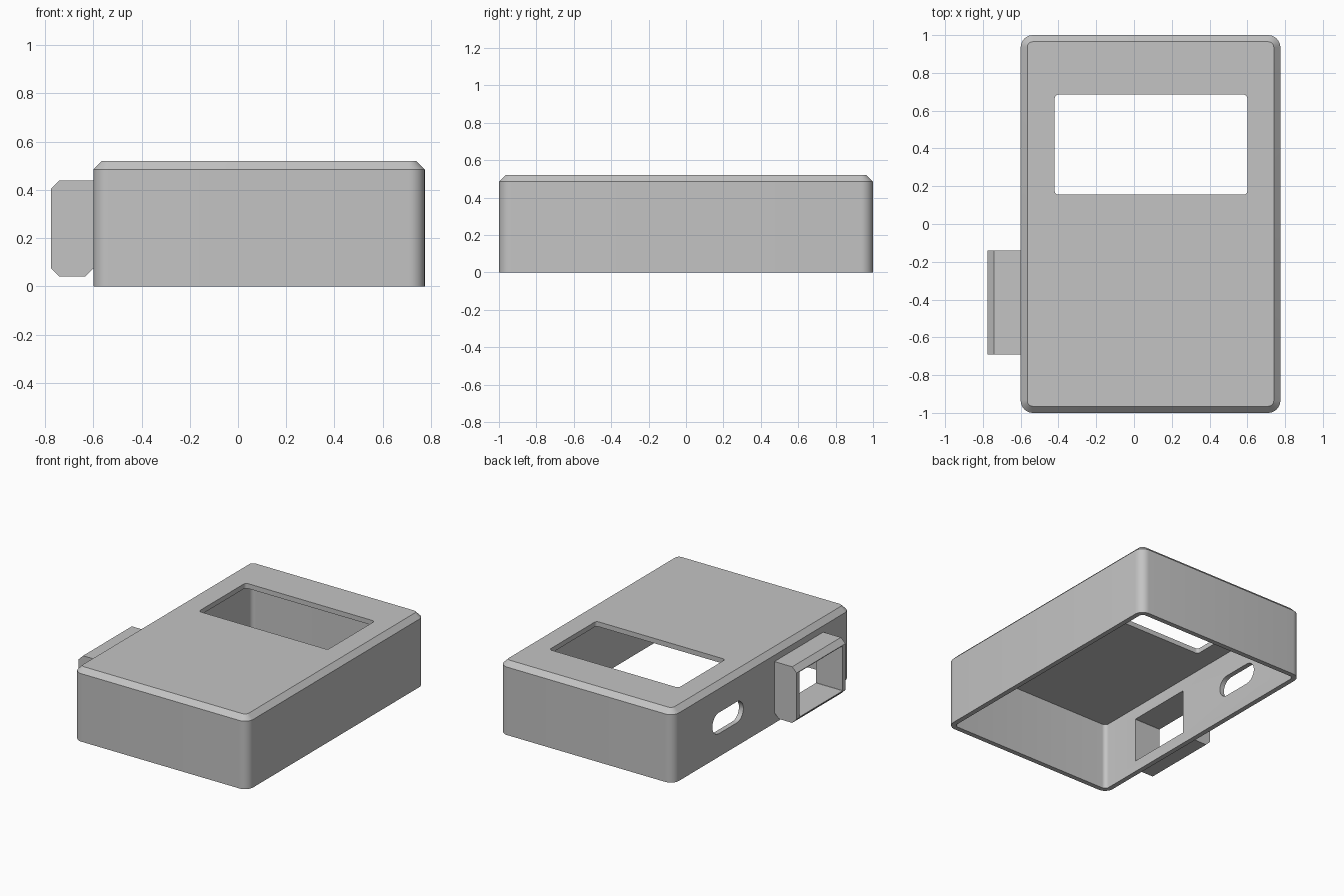
import bpy, bmesh, math

old = bpy.data.objects.get("Cube")
if old:
    bpy.data.objects.remove(old, do_unlink=True)

GREY = (0.55, 0.55, 0.55, 1)
mat = bpy.data.materials.new("plain grey")
mat.use_nodes = True
mat.diffuse_color = GREY
mat.node_tree.nodes["Principled BSDF"].inputs["Base Color"].default_value = GREY

# Main dimensions of the case
X0, X1, Y0, Y1 = -0.6, 0.775, -1.0, 1.0
HEIGHT, WALL, CHAMFER, RADIUS = 0.52, 0.035, 0.035, 0.065
EPS = 0.1


def rounded_rect(u0, u1, v0, v1, r, steps=8):
    """Outline of a rounded rectangle, counter-clockwise."""
    corners = [(u1 - r, v1 - r), (u0 + r, v1 - r), (u0 + r, v0 + r), (u1 - r, v0 + r)]
    points = []
    for i, (cu, cv) in enumerate(corners):
        for s in range(steps + 1):
            a = math.pi / 2 * (i + s / steps)
            points.append((cu + r * math.cos(a), cv + r * math.sin(a)))
    return points


def loft(name, rings):
    """Closed solid through matching rings of 3D points."""
    bm = bmesh.new()
    loops = [[bm.verts.new(p) for p in ring] for ring in rings]
    n = len(loops[0])
    for a, b in zip(loops, loops[1:]):
        for i in range(n):
            j = (i + 1) % n
            bm.faces.new((a[i], a[j], b[j], b[i]))
    bm.faces.new(loops[0])
    bm.faces.new(loops[-1])
    bmesh.ops.recalc_face_normals(bm, faces=bm.faces)
    mesh = bpy.data.meshes.new(name)
    bm.to_mesh(mesh)
    bm.free()
    mesh.materials.append(mat)
    obj = bpy.data.objects.new(name, mesh)
    bpy.context.collection.objects.link(obj)
    return obj


def along_z(outline, z):
    return [(u, v, z) for u, v in outline]


def along_x(outline, x):
    return [(x, u, v) for u, v in outline]


def combine(target, tool, operation):
    """Apply a boolean and discard the tool."""
    tool.hide_render = True
    mod = target.modifiers.new("boolean", 'BOOLEAN')
    mod.operation, mod.solver, mod.object = operation, 'EXACT', tool
    bpy.context.view_layer.objects.active = target
    bpy.ops.object.modifier_apply(modifier=mod.name)
    bpy.data.objects.remove(tool, do_unlink=True)


def case_ring(inset, z):
    r = RADIUS - inset
    return along_z(rounded_rect(X0 + inset, X1 - inset, Y0 + inset, Y1 - inset, r), z)


# Open-bottomed case: ceiling, inner wall, rim, outer wall, chamfered lid
case = loft("case_shell", [
    case_ring(WALL, HEIGHT - WALL),
    case_ring(WALL, 0),
    case_ring(0, 0),
    case_ring(0, HEIGHT - CHAMFER),
    case_ring(CHAMFER, HEIGHT),
])

# Side port housing, rooted slightly into the wall
xo, root = -0.775, X0 + 0.015
zb, zt = 0.04, 0.44
profile = [(xo, zb + CHAMFER), (xo + CHAMFER, zb), (X0 - CHAMFER, zb),
           (root, zb + CHAMFER + 0.015), (root, zt),
           (xo + CHAMFER, zt), (xo, zt - CHAMFER)]
housing = loft("port_housing", [[(x, y, z) for x, z in profile] for y in (-0.69, -0.14)])
combine(case, housing, 'UNION')

# Rectangular tunnel through the housing and wall
tunnel = rounded_rect(-0.66, -0.17, 0.08, 0.40, 0.001, 1)
combine(case, loft("tunnel_cutter", [along_x(tunnel, x) for x in (xo - EPS, X0 + EPS)]),
        'DIFFERENCE')

# Rounded slot in the same wall
slot = rounded_rect(0.21, 0.56, 0.165, 0.315, 0.0749)
combine(case, loft("slot_cutter", [along_x(slot, x) for x in (X0 - EPS, X0 + EPS)]),
        'DIFFERENCE')

# Screen window in the lid
window = rounded_rect(-0.42, 0.6, 0.155, 0.685, 0.02, 4)
combine(case, loft("window_cutter", [along_z(window, z) for z in (HEIGHT - EPS, HEIGHT + EPS)]),
        'DIFFERENCE')

# Smooth the rounded corners, keep hard edges
bpy.ops.object.select_all(action='DESELECT')
case.select_set(True)
bpy.context.view_layer.objects.active = case
bpy.ops.object.shade_smooth_by_angle(angle=math.radians(30))
